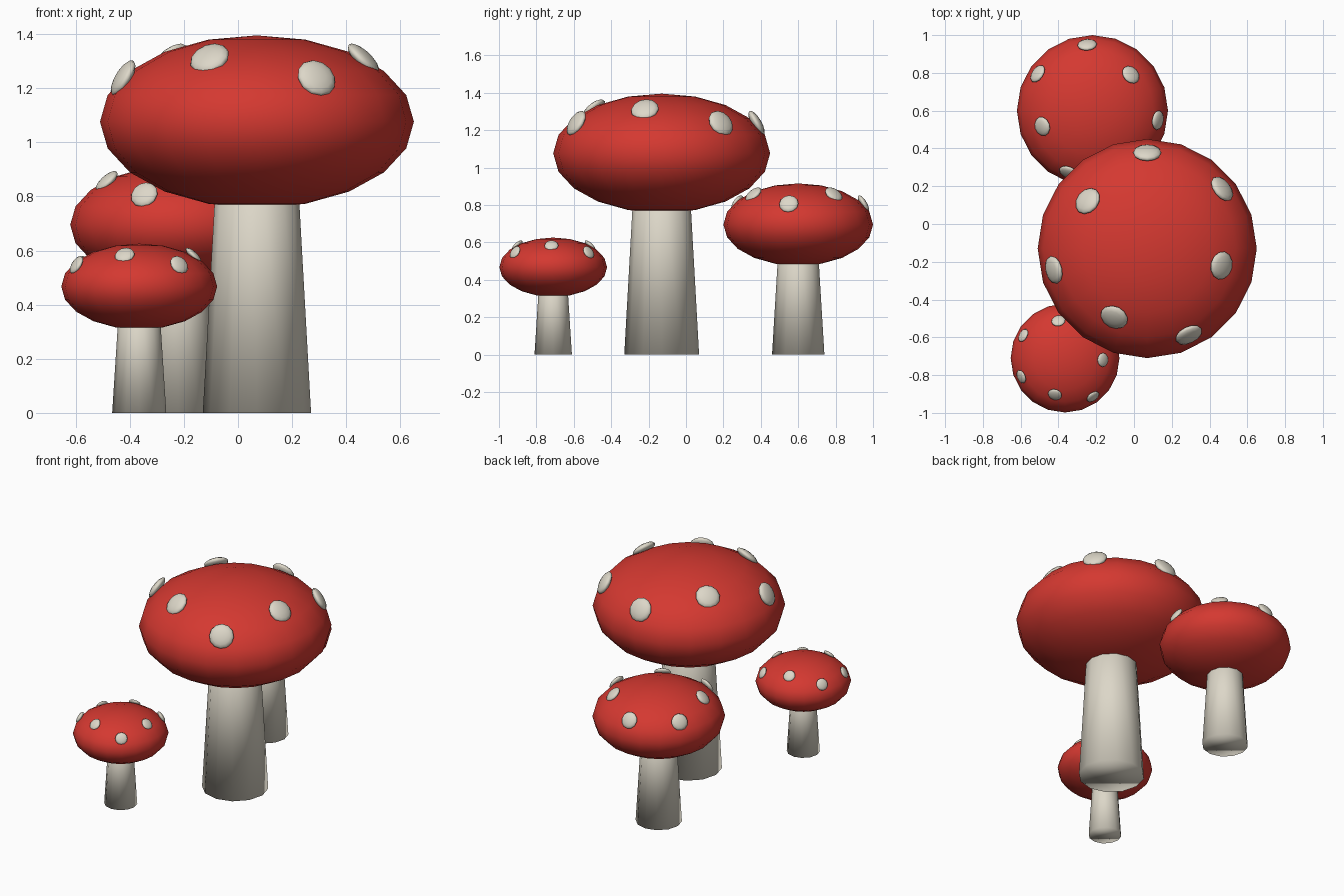
import bpy, math
from mathutils import Matrix, Vector

if "Cube" in bpy.data.objects:
    bpy.data.objects.remove(bpy.data.objects["Cube"])


def material(name, rgb):
    m = bpy.data.materials.new(name)
    m.diffuse_color = (*rgb, 1)
    m.use_nodes = True
    m.node_tree.nodes["Principled BSDF"].inputs["Base Color"].default_value = m.diffuse_color
    return m


RED = material("cap_red", (0.66, 0.04, 0.03))
CREAM = material("stem_cream", (0.72, 0.68, 0.58))
FLAT = 0.55  # cap height relative to its radius


def finish(name, mat):
    ob = bpy.context.object
    ob.name = name
    ob.data.materials.append(mat)
    bpy.ops.object.shade_smooth()
    return ob


def ellipsoid(name, mat, matrix, segments, rings):
    bpy.ops.mesh.primitive_uv_sphere_add(segments=segments, ring_count=rings, radius=1)
    ob = finish(name, mat)
    ob.data.transform(matrix)
    return ob


def mushroom(size, x, y, cap_z, cap_r, stem_r, start):
    # tapered stem reaching up into the middle of the cap
    bpy.ops.mesh.primitive_cone_add(vertices=12, radius1=stem_r, radius2=stem_r * 0.7,
                                    depth=cap_z, location=(x, y, cap_z / 2))
    finish(size + "_stem", CREAM)

    # flattened round cap
    centre = Vector((x, y, cap_z))
    ellipsoid(size + "_cap", RED,
              Matrix.Translation(centre) @ Matrix.Diagonal((cap_r, cap_r, cap_r * FLAT, 1)), 20, 10)

    # ring of seven raised spots, alternating low and high
    r = cap_r * 0.13
    for i in range(7):
        tilt = math.radians(43.5 if i % 2 else 60)
        turn = math.radians(start) + i * math.tau / 7
        n = Vector((math.sin(tilt) * math.cos(turn), math.sin(tilt) * math.sin(turn), math.cos(tilt)))
        pos = centre + Vector((n.x, n.y, n.z * FLAT)) * cap_r * 1.01
        ellipsoid(f"{size}_spot_{i + 1}", CREAM,
                  Matrix.Translation(pos) @ Matrix.Rotation(turn, 4, 'Z') @ Matrix.Rotation(tilt, 4, 'Y')
                  @ Matrix.Diagonal((r, r, r * 0.35, 1)), 12, 8)


mushroom("large", 0.07, -0.13, 1.076, 0.58, 0.20, 90)
mushroom("medium", -0.22, 0.60, 0.695, 0.40, 0.14, 146)
mushroom("small", -0.365, -0.71, 0.467, 0.288, 0.10, 203)
